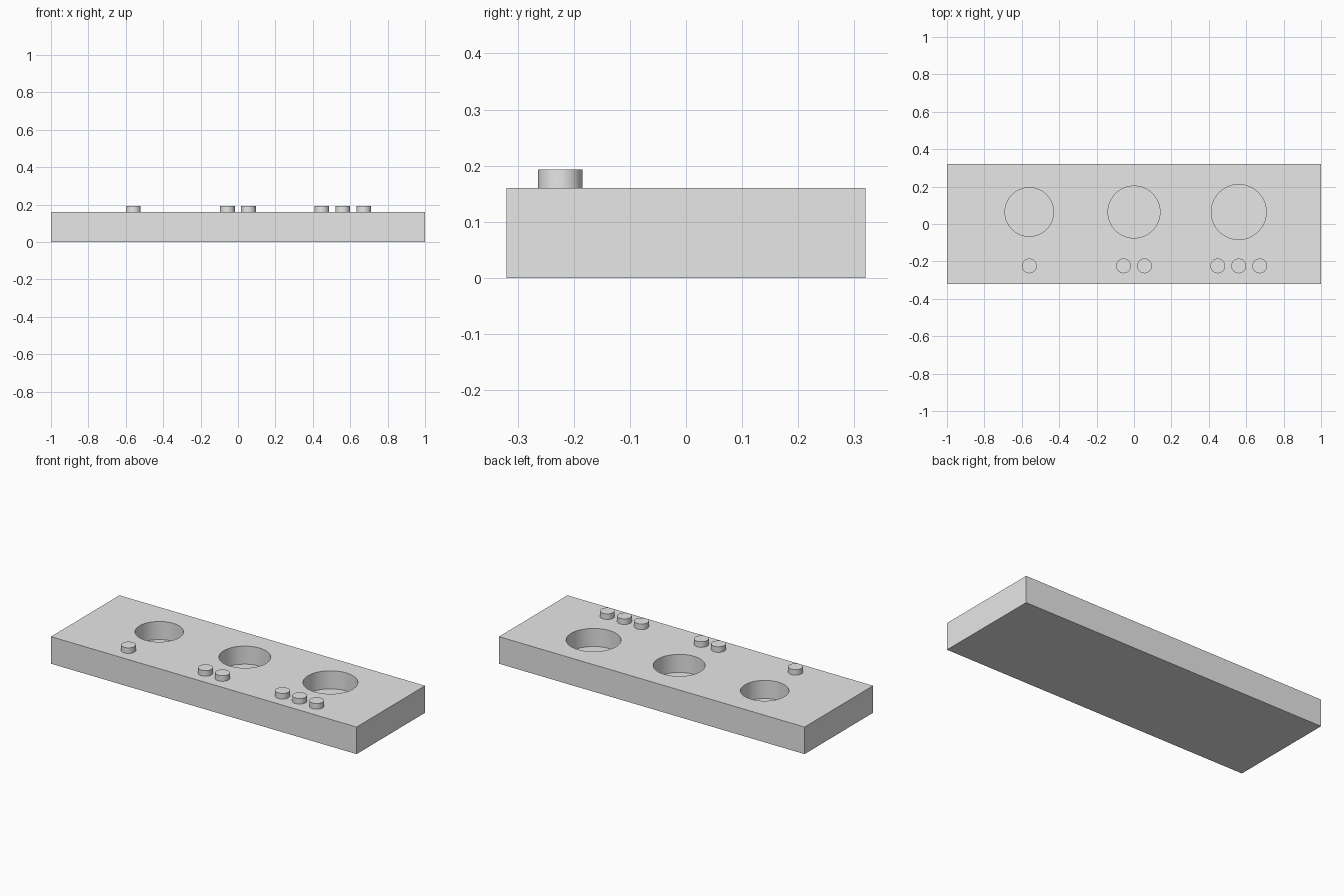
import bpy

if "Cube" in bpy.data.objects:
    bpy.data.objects.remove(bpy.data.objects["Cube"], do_unlink=True)

# Single plain grey material
grey = bpy.data.materials.new("light_grey")
grey.use_nodes = True
colour = (0.8, 0.8, 0.8, 1)
grey.diffuse_color = colour
grey.node_tree.nodes["Principled BSDF"].inputs["Base Color"].default_value = colour

WIDTH, DEPTH, HEIGHT = 2.0, 0.64, 0.16
HOLE_Y, HOLE_FLOOR = 0.064, 0.053
STUD_Y, STUD_RADIUS, STUD_TOP = -0.224, 0.0395, 0.193
STUD_SPACING = 0.112


def cylinder(name, radius, x, y, bottom, top):
    bpy.ops.mesh.primitive_cylinder_add(
        vertices=64, radius=radius, depth=top - bottom,
        location=(x, y, (bottom + top) / 2))
    obj = bpy.context.object
    obj.name = name
    obj.data.materials.append(grey)
    bpy.ops.object.shade_smooth_by_angle()
    return obj


# Base block
bpy.ops.mesh.primitive_cube_add(size=1, location=(0, 0, HEIGHT / 2))
base = bpy.context.object
base.name = "base_block"
base.scale = (WIDTH, DEPTH, HEIGHT)
bpy.ops.object.transform_apply(location=False, rotation=False, scale=True)
base.data.materials.append(grey)

# Three growing round recesses, marked by one, two and three studs
for count, (x, radius) in enumerate([(-0.56, 0.13), (0, 0.139), (0.56, 0.147)], 1):
    cutter = cylinder(f"recess_cutter_{count}", radius, x, HOLE_Y, HOLE_FLOOR, HEIGHT + 0.1)
    cutter.hide_render = True
    cutter.hide_set(True)
    cut = base.modifiers.new(f"recess_{count}", "BOOLEAN")
    cut.object = cutter
    cut.solver = "EXACT"

    for i in range(count):
        stud_x = x + (i - (count - 1) / 2) * STUD_SPACING
        cylinder(f"stud_{count}_{i + 1}", STUD_RADIUS, stud_x, STUD_Y, HEIGHT - 0.01, STUD_TOP)

# Crisp edges with smooth recess walls
bpy.ops.object.select_all(action="DESELECT")
base.select_set(True)
bpy.context.view_layer.objects.active = base
for modifier in list(base.modifiers):
    bpy.ops.object.modifier_apply(modifier=modifier.name)
bpy.ops.object.shade_smooth_by_angle()
